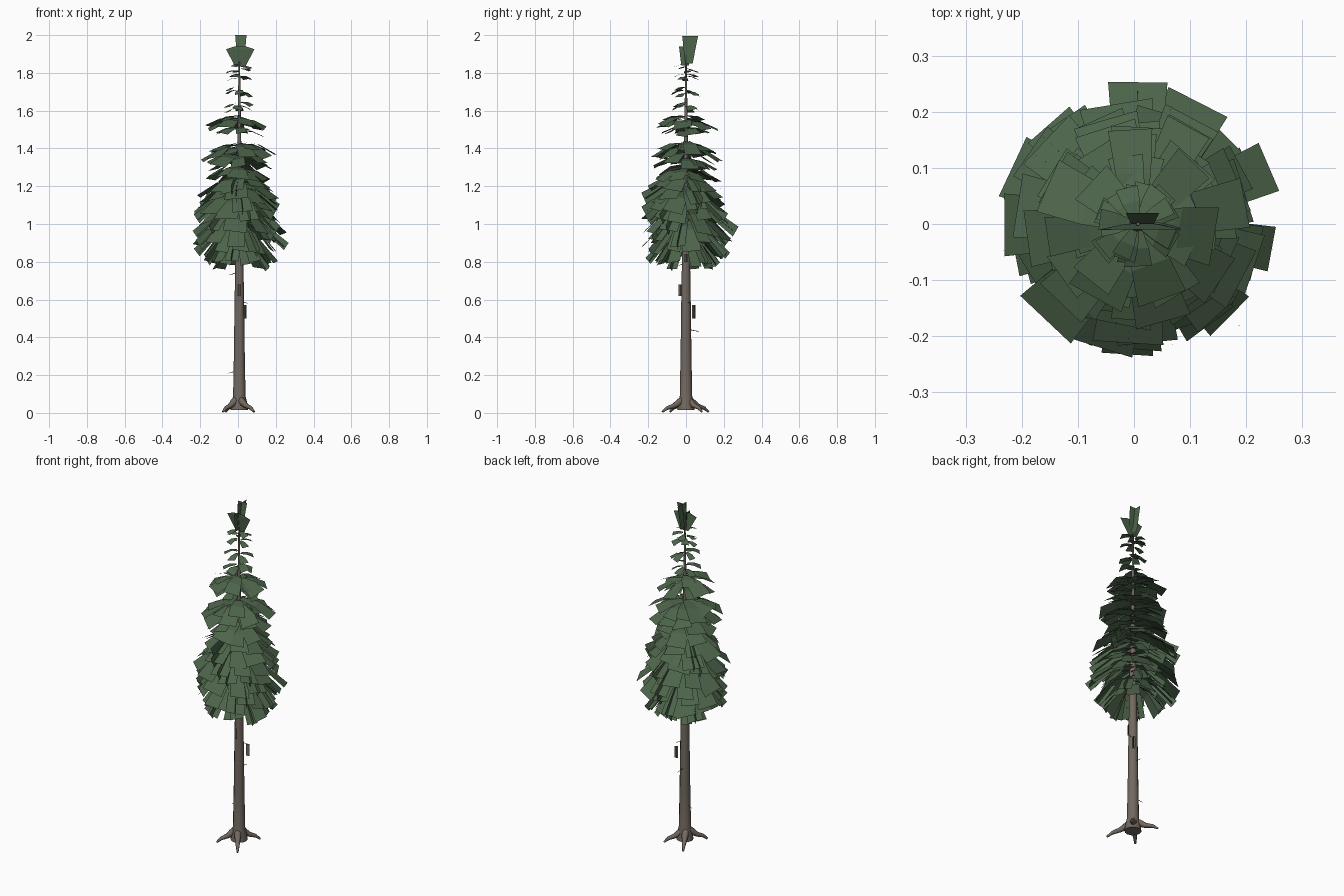
import bpy, math, random
from mathutils import Vector

if "Cube" in bpy.data.objects:
    bpy.data.objects.remove(bpy.data.objects["Cube"])

random.seed(7)
U = random.uniform


def material(name, rgb):
    m = bpy.data.materials.new(name)
    m.diffuse_color = (*rgb, 1)
    m.use_nodes = True
    m.node_tree.nodes["Principled BSDF"].inputs["Base Color"].default_value = m.diffuse_color
    return m


BARK = material("bark", (0.17, 0.14, 0.115))
NEEDLES = material("needles", (0.075, 0.13, 0.07))


def make(name, verts, faces, mat):
    me = bpy.data.meshes.new(name)
    me.from_pydata([tuple(v) for v in verts], [], faces)
    me.materials.append(mat)
    ob = bpy.data.objects.new(name, me)
    bpy.context.collection.objects.link(ob)
    return ob


def tube(name, rings, sides, mat):
    """Tapered tube through (point, radius) rings."""
    pts = [Vector(p) for p, _ in rings]
    verts, faces = [], []
    for i, (p, r) in enumerate(rings):
        d = (pts[min(i + 1, len(pts) - 1)] - pts[max(i - 1, 0)]).normalized()
        side = d.cross(Vector((0, 0, 1)) if abs(d.z) < 0.9 else Vector((0, 1, 0))).normalized()
        up = d.cross(side)
        for k in range(sides):
            a = 2 * math.pi * k / sides
            verts.append(pts[i] + r * (math.cos(a) * side + math.sin(a) * up))
    for i in range(len(rings) - 1):
        for k in range(sides):
            n = (k + 1) % sides
            faces.append((i * sides + k, i * sides + n, (i + 1) * sides + n, (i + 1) * sides + k))
    faces += [tuple(range(sides))[::-1], tuple(range(len(verts) - sides, len(verts)))]
    ob = make(name, verts, faces, mat)
    for poly in ob.data.polygons:
        poly.use_smooth = len(poly.vertices) == 4
    return ob


# Trunk
tube("trunk", [((0.007, 0, z), r) for z, r in
     [(0.015, 0.046), (0.05, 0.042), (0.09, 0.033), (0.3, 0.029), (0.6, 0.025),
      (0.9, 0.02), (1.2, 0.015), (1.5, 0.009), (1.92, 0.003)]], 12, BARK)

# Roots
for x, y in [(0.085, 0.085), (-0.08, -0.085), (0.085, -0.125), (-0.065, 0.12)]:
    tube("root", [((x * f, y * f, z), r) for f, z, r in
         [(0.08, 0.075, 0.02), (0.3, 0.055, 0.019), (0.5, 0.038, 0.014),
          (0.8, 0.026, 0.01), (1, 0.006, 0.005)]], 7, BARK)

# Dead twigs on the bare trunk
for x, y, z in [(-0.05, 0.01, 0.21), (0.01, 0.07, 0.43), (-0.045, -0.01, 0.73),
                (0.03, -0.04, 0.78), (0.05, 0.02, 0.58)]:
    tube("dead_twig", [((0, 0, z + 0.015), 0.003), ((x, y, z), 0.001)], 4, BARK)

# Loose bark flakes
for x, y, z, h in [(0.035, 0.04, 0.535, 0.035), (0.01, -0.03, 0.65, 0.03), (0.055, 0.0, 0.82, 0.02)]:
    for dx, dy in [(0.009, 0.004), (-0.004, 0.009)]:
        make("bark_flake", [(x - dx, y - dy, z - h), (x + dx, y + dy, z - h),
             (x + dx, y + dy, z + h), (x - dx, y - dy, z + h)], [(0, 1, 2, 3)], BARK)

# Foliage whorls: attach z, tip radius, tip z, branch count, tip width
WHORLS = [(1.83, .065, 1.82, 5, .04), (1.79, .07, 1.775, 5, .04), (1.71, .075, 1.69, 6, .045),
          (1.63, .075, 1.61, 6, .05), (1.56, .12, 1.535, 7, .07),
          (1.55, .16, 1.505, 7, .09), (1.50, .12, 1.47, 7, .07), (1.42, .15, 1.385, 8, .09),
          (1.42, .185, 1.35, 8, .10), (1.36, .165, 1.305, 9, .10), (1.30, .165, 1.24, 9, .10),
          (1.26, .185, 1.18, 9, .11), (1.22, .20, 1.13, 9, .11), (1.18, .215, 1.07, 9, .11),
          (1.14, .225, 1.01, 10, .11), (1.09, .235, .95, 10, .11), (1.05, .23, .90, 10, .10),
          (1.00, .205, .84, 10, .09), (.97, .19, .81, 9, .08), (.93, .15, .78, 9, .07)]

verts, faces, fin_v, fin_f = [], [], [], []


def strip(vs, fs, stations, side):
    """Bent card: pairs of points offset along the side vector."""
    b = len(vs)
    for p, half in stations:
        vs += [p - side * half, p + side * half]
    fs += [(b + 2 * i, b + 2 * i + 1, b + 2 * i + 3, b + 2 * i + 2)
           for i in range(len(stations) - 1)]


for z0, r, zt, n, w in WHORLS:
    start = U(0, 6.28)
    for k in range(n):
        a = start + 2 * math.pi * (k + U(-0.25, 0.25)) / n
        out = Vector((math.cos(a), math.sin(a), 0))
        rr, dz, ww = r * U(0.88, 1.1), U(-0.02, 0.02), w * U(0.8, 1.2)
        p0 = out * 0.012 + Vector((0.005, 0, z0 + dz))
        p2 = out * rr + Vector((0.003, 0, zt + dz))
        p1 = (p0 + p2) / 2 + Vector((0, 0, 0.15 * (z0 - zt) + 0.04 * rr))
        roll = U(-0.25, 0.25)
        side = Vector((-out.y, out.x, 0)) * math.cos(roll) + Vector((0, 0, math.sin(roll)))
        strip(verts, faces, [(p0, ww * .2), (p1, ww * .4), (p2, ww * .5)], side)
        # upright fin crossing some of the lower cards
        if k % 3 == 0 and z0 < 1.3:
            d = (p2 - p0).normalized()
            up = d.cross(Vector((-out.y, out.x, 0))).normalized()
            strip(fin_v, fin_f, [(p0, ww * .12), (p1, ww * .2), (p2 + out * .01, ww * .28)], up)
make("foliage_cards", verts, faces, NEEDLES)
make("foliage_fins", fin_v, fin_f, NEEDLES)

# Crown tip: crossed upright cards
tip_v, tip_f = [], []
X, Y = Vector((1, 0, 0)), Vector((0, 1, 0))
strip(tip_v, tip_f, [(Vector((0.012, 0, 1.835)), .028), (Vector((0.012, -.01, 1.925)), .075),
                     (Vector((0.012, -.01, 1.94)), .03)], X)
strip(tip_v, tip_f, [(Vector((0.015, 0, 1.88)), .02), (Vector((0.015, 0.02, 2.0)), .03)], X)
strip(tip_v, tip_f, [(Vector((0.01, 0.015, 1.85)), .02), (Vector((0.01, 0.022, 1.995)), .042)], Y)
strip(tip_v, tip_f, [(Vector((0.0, -0.005, 1.84)), .02), (Vector((0.0, -0.005, 1.94)), .032)], Y)
make("crown_tip", tip_v, tip_f, NEEDLES)
